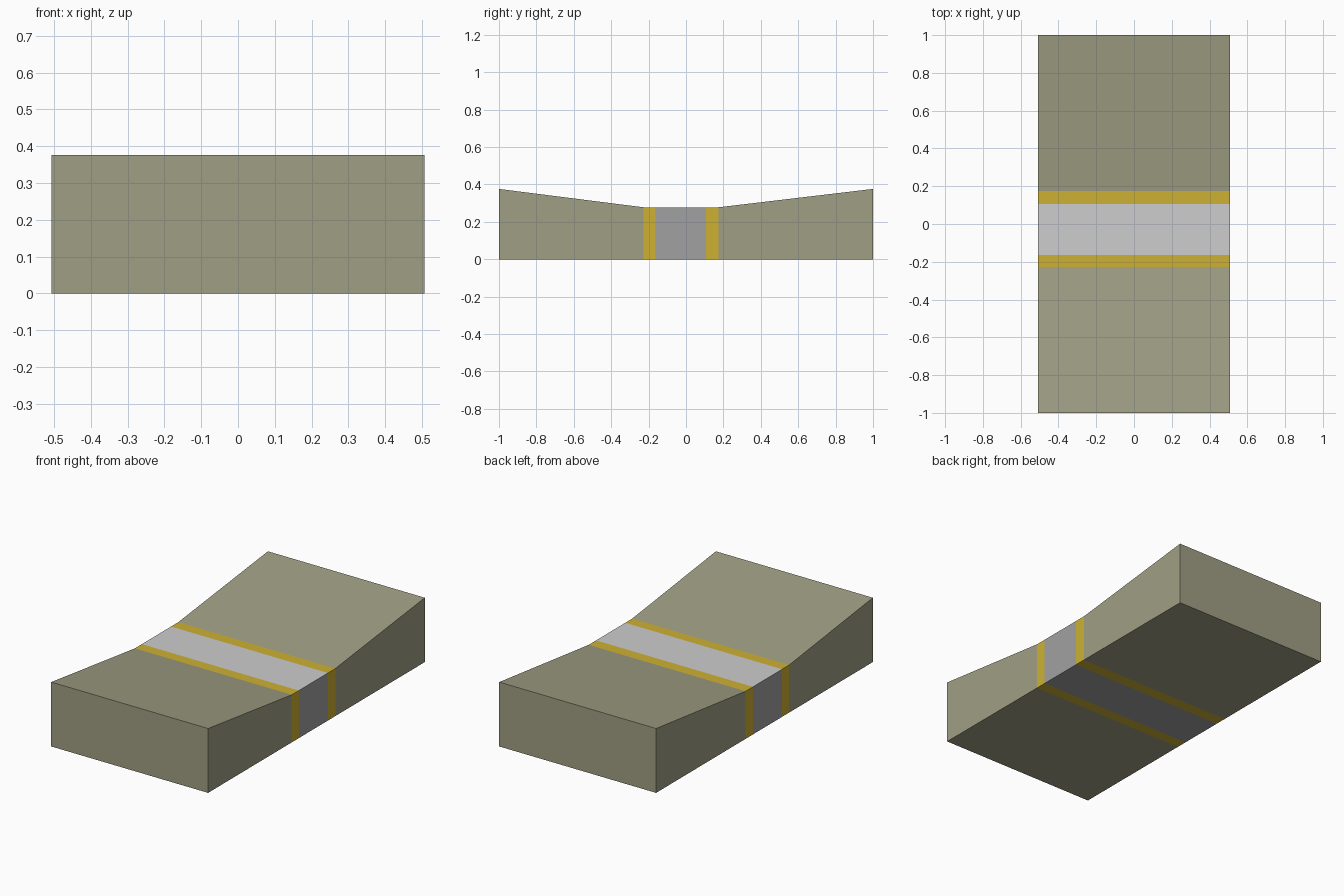
import bpy, bmesh

if "Cube" in bpy.data.objects:
    bpy.data.objects.remove(bpy.data.objects["Cube"])

def srgb(r, g, b):
    def lin(c):
        c /= 255
        return c / 12.92 if c <= 0.04045 else ((c + 0.055) / 1.055) ** 2.4
    return (lin(r), lin(g), lin(b), 1)

def material(name, rgb):
    m = bpy.data.materials.new(name)
    m.diffuse_color = srgb(*rgb)
    m.use_nodes = True
    m.node_tree.nodes["Principled BSDF"].inputs["Base Color"].default_value = m.diffuse_color
    return m

OLIVE, GOLD, GREY, LIGHT = range(4)
mats = [material("olive", (160, 159, 133)), material("gold", (205, 177, 51)),
        material("mid grey", (161, 161, 161)), material("light grey", (205, 205, 205))]

HALF_W = 0.507
# (y, top height) stations along the length, and the colour of each span
stations = [(-1, 0.376), (-0.228, 0.278), (-0.163, 0.278),
            (0.106, 0.278), (0.174, 0.278), (1, 0.376)]
spans = [OLIVE, GOLD, GREY, GOLD, OLIVE]

bm = bmesh.new()
rings = [[bm.verts.new(p) for p in ((-HALF_W, y, 0), (HALF_W, y, 0),
                                    (HALF_W, y, z), (-HALF_W, y, z))]
         for y, z in stations]

# Banded sides, top and bottom
for a, b, colour in zip(rings, rings[1:], spans):
    for i in range(4):
        j = (i + 1) % 4
        face = bm.faces.new((a[i], a[j], b[j], b[i]))
        # the middle strip is lighter on its upper surface
        face.material_index = LIGHT if colour == GREY and i == 2 else colour

# End walls
for ring in (rings[0], rings[-1]):
    bm.faces.new(ring).material_index = OLIVE

bmesh.ops.recalc_face_normals(bm, faces=bm.faces[:])
mesh = bpy.data.meshes.new("dipped_block")
bm.to_mesh(mesh)
bm.free()
for m in mats:
    mesh.materials.append(m)
bpy.context.collection.objects.link(bpy.data.objects.new("dipped_block", mesh))
